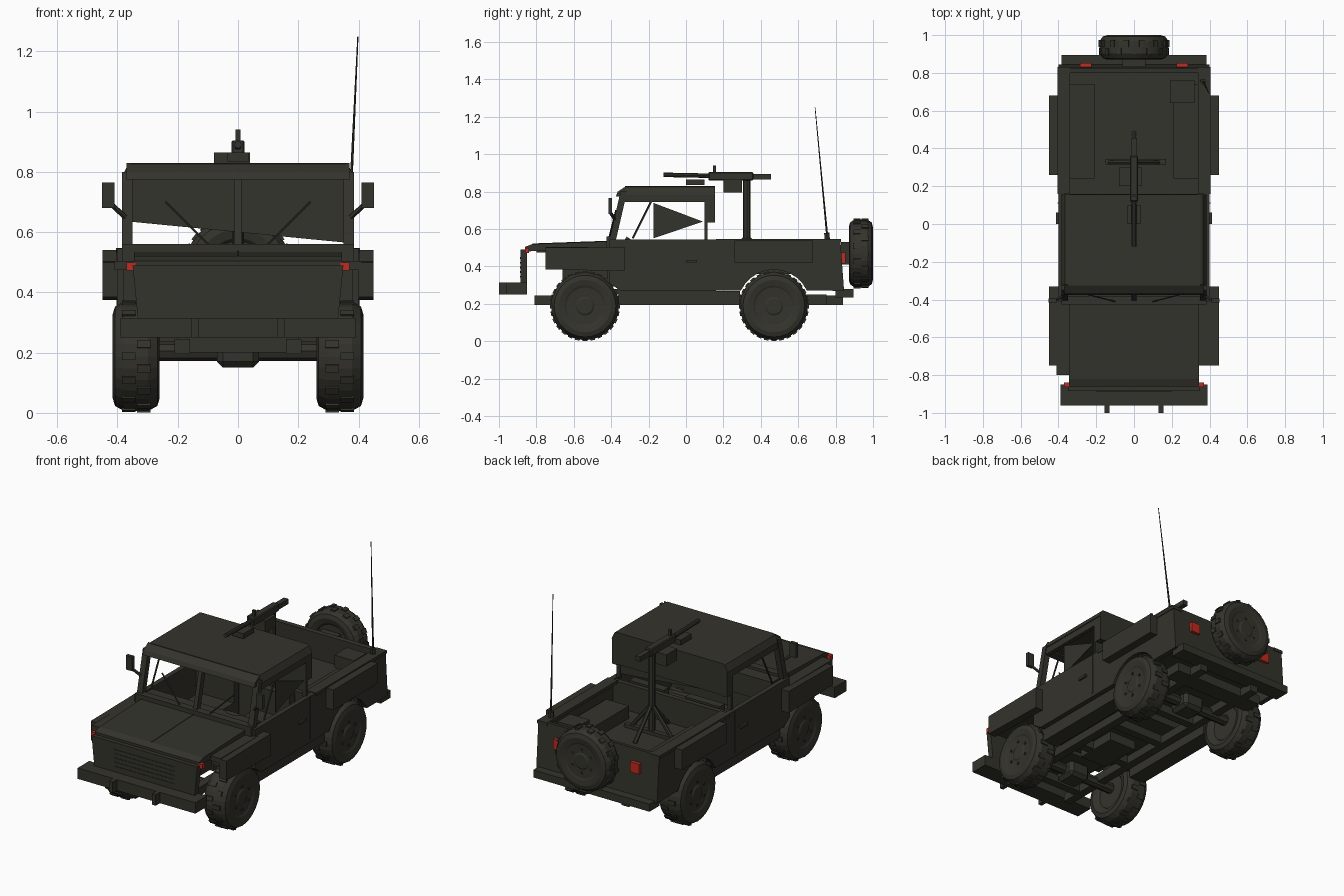
import bpy, bmesh, math
from mathutils import Matrix, Vector

cube = bpy.data.objects.get("Cube")
if cube:
    bpy.data.objects.remove(cube, do_unlink=True)


def material(name, colour):
    mat = bpy.data.materials.new(name)
    mat.use_nodes = True
    mat.diffuse_color = (*colour, 1)
    mat.node_tree.nodes["Principled BSDF"].inputs["Base Color"].default_value = (*colour, 1)
    return mat


OLIVE = material("dark olive", (.034, .033, .025))
RED = material("lamp red", (.5, .025, .015))


def finish(name, bm, mat=OLIVE):
    bmesh.ops.recalc_face_normals(bm, faces=bm.faces[:])
    mesh = bpy.data.meshes.new(name)
    bm.to_mesh(mesh)
    bm.free()
    mesh.materials.append(mat)
    obj = bpy.data.objects.new(name, mesh)
    bpy.context.collection.objects.link(obj)
    return obj


def mirrored(build, name, *args, **kwargs):
    """Build a part on the left (+x) and its mirror on the right."""
    build("left_" + name, *args, **kwargs)
    twin = build("right_" + name, *args, **kwargs)
    twin.data.transform(Matrix.Scale(-1, 4, Vector((1, 0, 0))))
    twin.data.flip_normals()


def box(name, xs, ys, zs, mat=OLIVE, bevel=0):
    bm = bmesh.new()
    bmesh.ops.create_cube(bm, size=1)
    for v in bm.verts:
        v.co = [(lo + hi) / 2 + c * (hi - lo) for c, (lo, hi) in zip(v.co, (xs, ys, zs))]
    if bevel:
        bmesh.ops.bevel(bm, geom=bm.edges[:], offset=bevel, segments=1, affect='EDGES')
    return finish(name, bm, mat)


def prism(name, outline, lo, hi, axis=0):
    """Extrude an outline: (y, z) along x, or (x, z) along y."""
    bm = bmesh.new()

    def place(p, depth):
        return (depth, p[0], p[1]) if axis == 0 else (p[0], depth, p[1])
    ends = [[bm.verts.new(place(p, depth)) for p in outline] for depth in (lo, hi)]
    for ring in ends:
        bm.faces.new(ring)
    for i in range(len(outline)):
        j = (i + 1) % len(outline)
        bm.faces.new((ends[0][i], ends[0][j], ends[1][j], ends[1][i]))
    return finish(name, bm)


def rod(name, start, end, radius, tip=None, sides=6):
    a, b = Vector(start), Vector(end)
    bm = bmesh.new()
    turn = (b - a).to_track_quat('Z', 'Y').to_matrix().to_4x4()
    bmesh.ops.create_cone(bm, cap_ends=True, segments=sides, radius1=radius,
                          radius2=radius if tip is None else tip, depth=(b - a).length,
                          matrix=Matrix.Translation((a + b) / 2) @ turn)
    return finish(name, bm)


def wheel(name, centre, turn, width=1):
    """Lathed tyre and flat hub around x, with shallow tread lugs and wheel bolts."""
    profile = [(.1, -.055), (.11, -.068), (.14, -.078), (.165, -.07), (.182, -.04), (.182, .04),
               (.165, .07), (.14, .078), (.11, .072), (.1, .067), (.05, .064), (.04, .07)]
    bm = bmesh.new()
    steps = 28
    rings = []
    for i in range(steps):
        a = math.tau * i / steps
        rings.append([bm.verts.new((x, r * math.cos(a), r * math.sin(a))) for r, x in profile])
    for i, ring in enumerate(rings):
        after = rings[(i + 1) % steps]
        for k in range(len(profile) - 1):
            bm.faces.new((ring[k], after[k], after[k + 1], ring[k + 1]))
    for end in (0, -1):
        bm.faces.new([ring[end] for ring in rings])
    for i in range(steps):
        side = 1 if i % 2 else -1
        spin = Matrix.Rotation(math.tau * i / steps, 4, 'X')
        shape = Matrix.Translation((side * .025, 0, .179)) @ Matrix.Diagonal((.045, .026, .016, 1))
        bmesh.ops.create_cube(bm, size=1, matrix=spin @ shape)
    for i in range(6):
        spin = Matrix.Rotation(math.tau * i / 6, 4, 'X')
        shape = Matrix.Translation((.066, 0, .07)) @ Matrix.Diagonal((.01, .012, .012, 1))
        bmesh.ops.create_cube(bm, size=1, matrix=spin @ shape)
    bm.transform(Matrix.Translation(centre) @ Matrix.Rotation(turn, 4, 'Z')
                 @ Matrix.Diagonal((width, 1, 1, 1)))
    return finish(name, bm)


# Wheels, axles and spare
for label, y in (("front", -.54), ("rear", .47)):
    mirrored(wheel, label + "_wheel", (.338, y, .188), 0)
    rod(label + "_axle", (-.28, y, .205), (.28, y, .205), .032, sides=8)
    box(label + "_differential", (-.07, .07), (y - .07, y + .07), (.15, .25), bevel=.02)
wheel("spare_wheel", (0, .935, .47), math.pi / 2, width=.83)
box("spare_carrier", (-.06, .06), (.83, .91), (.41, .53))

# Chassis frame
mirrored(box, "frame_rail", (.16, .21), (-.81, .84), (.195, .245))
for i, y in enumerate((-.72, -.3, 0, .28, .66)):
    box(f"cross_member_{i}", (-.2, .2), (y, y + .05), (.2, .25))
mirrored(box, "sill", (.27, .37), (-.36, .29), (.195, .27))
box("gearbox", (-.09, .09), (-.36, -.1), (.195, .27))
box("engine", (-.12, .12), (-.66, -.42), (.24, .4))

# Front bumper and grille
box("front_bumper", (-.39, .39), (-.96, -.85), (.25, .315))
mirrored(box, "bumper_hook", (.13, .155), (-1, -.95), (.25, .315))
prism("grille_panel", [(-.33, .29), (.33, .29), (.35, .49), (-.35, .49)], -.885, -.85, axis=1)
for i in range(5):
    z = .34 + i * .025
    box(f"grille_slat_{i}", (-.2, .2), (-.888, -.88), (z, z + .01))
mirrored(box, "front_marker", (.34, .37), (-.862, -.84), (.472, .5), mat=RED)

# Bonnet and front wings
hood = [(-.86, .48), (-.86, .505), (-.82, .52), (-.4, .535), (-.4, .5)]
prism("bonnet", hood, -.345, .345)
prism("bonnet_seam", [(-.82, .515), (-.82, .523), (-.4, .538), (-.4, .53)], -.003, .003)
mirrored(box, "wing_top", (.33, .41), (-.75, -.39), (.475, .505))
box("wing_extension", (-.41, -.34), (-.8, -.74), (.475, .505))
mirrored(prism, "front_wing", [(-.75, .385), (-.75, .5), (-.33, .505), (-.33, .375)], .4, .45)
box("firewall", (-.38, .38), (-.42, -.39), (.27, .54))

# Body sides with a close rear wheel arch, floors and bulkheads
arch = [(.47 - .195 * math.cos(a), .188 + .195 * math.sin(a))
        for a in [math.radians(25 + 13 * i) for i in range(11)]]
side = [(-.41, .545), (-.41, .31), (-.35, .27), *arch, (.84, .27), (.825, .545)]
mirrored(prism, "body_side", side, .37, .4)
mirrored(box, "rear_wing", (.39, .45), (.26, .68), (.42, .54))
mirrored(box, "bed_lip", (.34, .405), (.16, .83), (.53, .548))
mirrored(box, "door_seam", (.398, .404), (.108, .114), (.29, .54))
mirrored(box, "door_handle", (.4, .412), (0, .06), (.42, .435))
box("cab_floor", (-.37, .37), (-.4, .16), (.25, .28))
box("bed_floor", (-.37, .37), (.16, .83), (.36, .385))
box("cab_bulkhead", (-.37, .37), (.13, .16), (.27, .54))
prism("tailgate", [(.8, .545), (.825, .548), (.845, .27), (.81, .27)], -.4, .4)
box("rear_bumper", (-.385, .385), (.8, .895), (.235, .28))
box("rear_step", (-.3, .3), (.64, .75), (.195, .25))
mirrored(box, "tail_lamp", (.225, .285), (.83, .852), (.415, .475), mat=RED)

# Bed benches and load
mirrored(box, "bench", (.21, .36), (.24, .74), (.385, .46))
box("radio_box", (.19, .32), (.64, .76), (.46, .535))

# Cab interior
box("dashboard", (-.36, .36), (-.39, -.3), (.42, .545))
mirrored(box, "seat", (.07, .3), (-.14, .06), (.28, .4))
mirrored(box, "seat_back", (.07, .3), (.06, .11), (.28, .54))
rod("steering_wheel", (.18, -.26, .5), (.18, -.25, .515), .08, sides=14)

# Windscreen frame and cab pillars
box("cowl", (-.385, .385), (-.425, -.38), (.5, .56))
pillar = [(-.41, .54), (-.35, .8), (-.315, .8), (-.375, .54)]
mirrored(prism, "windscreen_pillar", pillar, .35, .385)
prism("windscreen_divider", pillar, -.012, .012)
mirrored(rod, "wiper", (.1, -.41, .56), (.24, -.375, .7), .004)
mirrored(rod, "vent_divider", (.372, -.285, .55), (.372, -.185, .75), .005)
mirrored(box, "window_rail", (.355, .38), (-.35, .15), (.745, .79))
mirrored(box, "rear_pillar", (.35, .38), (.1, .155), (.635, .79))
mirrored(box, "door_pillar", (.355, .38), (.1, .115), (.54, .65))
prism("left_window_panel", [(-.175, .74), (-.175, .55), (.09, .64)], .368, .372)
prism("cab_back_panel", [(-.36, .635), (.36, .565), (.36, .79), (-.36, .79)], .105, .113, axis=1)
box("cab_back_rim", (-.36, .36), (.113, .155), (.64, .79))

# Roof
roof = [(-.385, .785), (.385, .785), (.365, .825), (.35, .83), (-.35, .83), (-.365, .825)]
prism("roof", roof, -.325, .155, axis=1)
prism("roof_brow", [(-.375, .775), (-.365, .8), (-.32, .83), (-.32, .775)], -.37, .37)

# Mirrors
mirrored(box, "mirror", (.41, .452), (-.415, -.395), (.68, .765))
mirrored(rod, "mirror_arm", (.375, -.38, .65), (.418, -.405, .69), .009)

# Gun mount on a floor stand
rod("mount_post", (0, .325, .385), (0, .325, .86), .02, sides=8)
box("mount_foot", (-.15, .17), (.315, .345), (.385, .405))
for i in range(4):
    a = math.pi * i / 2
    rod(f"mount_leg_{i}", (0, .325, .56),
        (.14 * math.cos(a), .325 + .16 * math.sin(a), .385), .012)

# Gun
box("gun_receiver", (-.022, .022), (.12, .36), (.86, .905), bevel=.005)
box("gun_grip", (-.015, .015), (.35, .455), (.865, .895))
rod("gun_barrel", (0, .13, .885), (0, -.12, .89), .012, sides=8)
box("gun_support", (-.035, .035), (0, .1), (.835, .865))
box("gun_sight", (-.008, .008), (.145, .16), (.9, .94))
box("ammunition_box", (-.08, .04), (.2, .3), (.795, .865))

# Aerial
rod("aerial_base", (.365, .755, .54), (.366, .753, .58), .016)
rod("aerial", (.366, .755, .56), (.398, .69, 1.25), .006, tip=.002)
